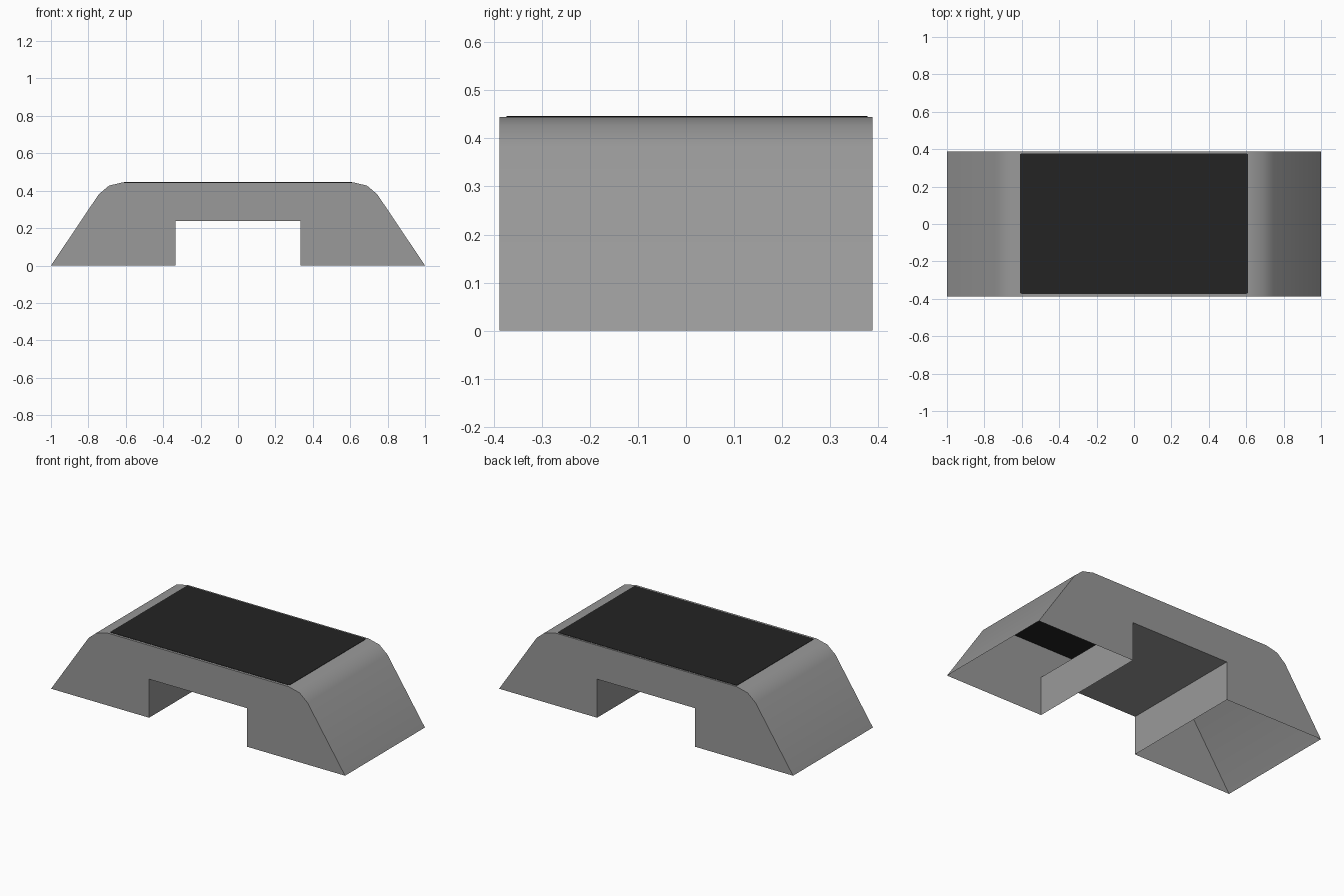
import bpy, bmesh

if "Cube" in bpy.data.objects:
    bpy.data.objects.remove(bpy.data.objects["Cube"])


def material(name, rgb):
    m = bpy.data.materials.new(name)
    m.diffuse_color = (*rgb, 1)
    m.use_nodes = True
    m.node_tree.nodes["Principled BSDF"].inputs["Base Color"].default_value = m.diffuse_color
    return m


def add_object(name, bm, mat):
    bmesh.ops.recalc_face_normals(bm, faces=bm.faces)
    me = bpy.data.meshes.new(name)
    bm.to_mesh(me)
    bm.free()
    me.materials.append(mat)
    ob = bpy.data.objects.new(name, me)
    bpy.context.collection.objects.link(ob)
    return ob


grey = material("mid grey", (0.32, 0.32, 0.32))
black = material("near black", (0.017, 0.017, 0.017))
HALF_Y, TOP = 0.388, 0.445

# Body: arched profile extruded along y, with the feet open underneath
right = [(0.333, 0.237), (0.333, 0), (1, 0), (0.745, 0.38),
         (0.69, 0.427), (0.615, TOP)]
profile = right + [(-x, z) for x, z in reversed(right)]
bm = bmesh.new()
front = [bm.verts.new((x, -HALF_Y, z)) for x, z in profile]
back = [bm.verts.new((x, HALF_Y, z)) for x, z in profile]
bm.faces.new(front)
bm.faces.new(back[::-1])
for i in range(len(profile)):
    j = (i + 1) % len(profile)
    if profile[i][1] == 0 and profile[j][1] == 0:
        continue  # hollow foot, no sole
    bm.faces.new((front[i], front[j], back[j], back[i]))
body = add_object("arched_body", bm, grey)

# Smooth rounded shoulders, sharp elsewhere
bpy.context.view_layer.objects.active = body
body.select_set(True)
bpy.ops.object.shade_smooth_by_angle(angle=0.6)
body.select_set(False)

# Dark pad set into the top
bm = bmesh.new()
bmesh.ops.create_cube(bm, size=1)
bmesh.ops.scale(bm, vec=(1.22, 0.75, 0.027), verts=bm.verts)
bmesh.ops.translate(bm, vec=(0, 0.002, TOP - 0.0115), verts=bm.verts)
corners = [e for e in bm.edges
           if abs(e.verts[0].co.z - e.verts[1].co.z) > 0.01]
bmesh.ops.bevel(bm, geom=corners, offset=0.008, segments=2,
                profile=0.5, affect='EDGES')
add_object("top_pad", bm, black)
